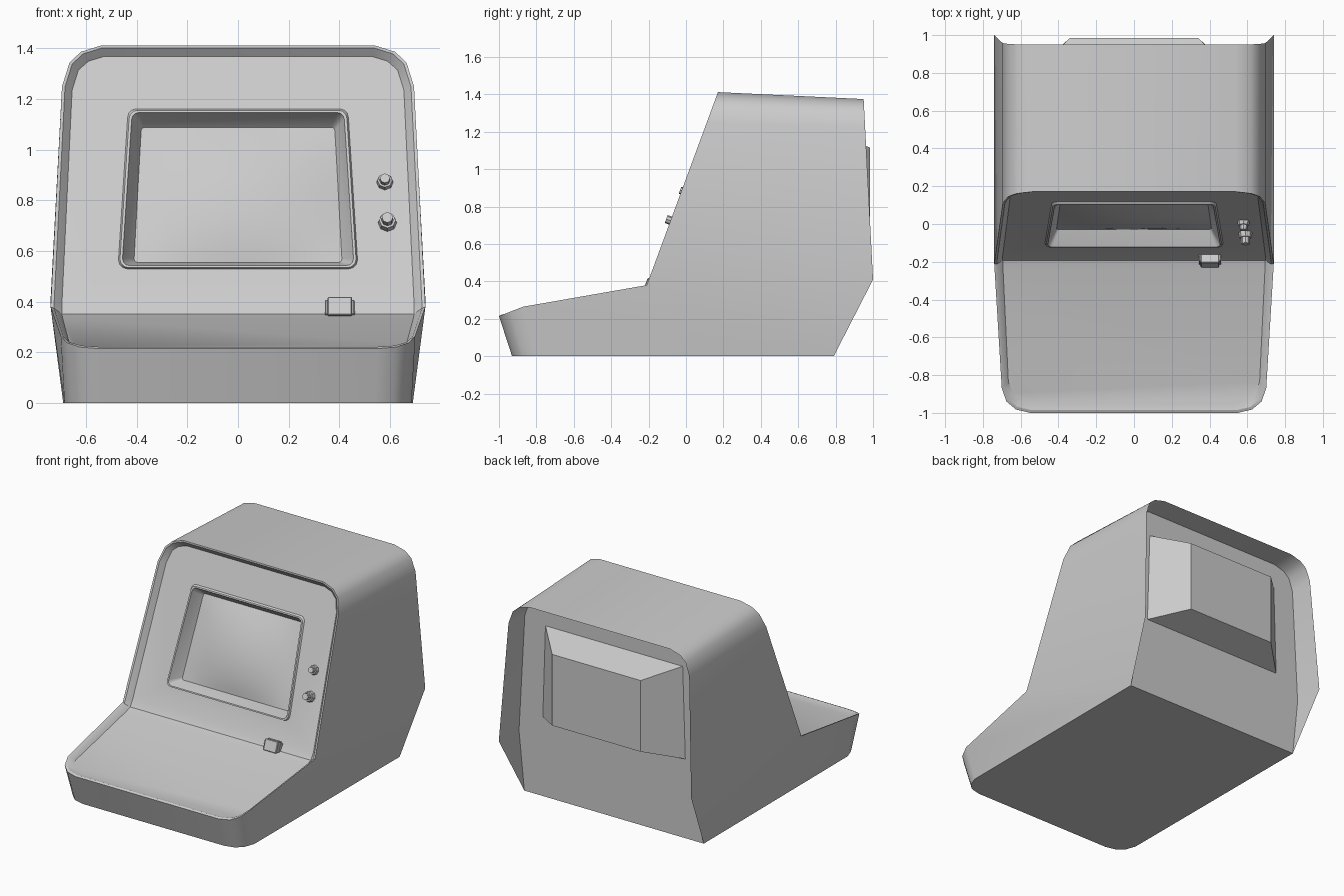
import bpy, bmesh, math
from mathutils import Vector, Matrix

if "Cube" in bpy.data.objects:
    bpy.data.objects.remove(bpy.data.objects["Cube"])


def finish(bm, name, angle=32):
    bmesh.ops.remove_doubles(bm, verts=bm.verts[:], dist=1e-5)
    bmesh.ops.recalc_face_normals(bm, faces=bm.faces[:])
    me = bpy.data.meshes.new(name)
    bm.to_mesh(me)
    bm.free()
    me.shade_smooth()
    me.set_sharp_from_angle(angle=math.radians(angle))
    ob = bpy.data.objects.new(name, me)
    bpy.context.collection.objects.link(ob)
    return ob


def mirrored(half):
    return half + [Vector((-p[0], p[1], p[2])) for p in reversed(half)]


def add(bm, pts):
    return [bm.verts.new(p) for p in pts]


def bridge(bm, a, b, closed=True):
    n = len(a)
    for i in range(n if closed else n - 1):
        j = (i + 1) % n
        bm.faces.new((a[i], a[j], b[j], b[i]))


def deck_z(y):
    return 0.215 + (y + 0.945) * 0.174


def face_y(z):
    return -0.17 + (z - 0.38) * 0.369


def on_face(x, z, dy=0.0):
    return Vector((x, face_y(z) + dy, z))


def opening(wb, wt, z0, z1, r, dy):
    # rounded trapezoid lying in the sloped face
    pts = []
    corners = [(wt, z1, 1, 1, 0), (-wt, z1, -1, 1, 90), (-wb, z0, -1, -1, 180), (wb, z0, 1, -1, 270)]
    for x, z, sx, sz, a0 in corners:
        for k in range(4):
            a = math.radians(a0 + 30 * k)
            pts.append(on_face(x - sx * r + r * math.cos(a), z - sz * r + r * math.sin(a), dy))
    return pts


N = Vector((0, -0.938, 0.346)).normalized()
ND = Vector((0, -0.171, 0.985))

# Outlines, right half: rim (fold point tripled), base/back edge, recessed panel
fold = Vector((0.74, -0.21, 0.38))
top = [(0.695, 1.25), (0.665, 1.345), (0.62, 1.387), (0.54, 1.412)]
rim = [Vector(p) for p in ((0.55, -1, 0.215), (0.625, -0.982, 0.221), (0.675, -0.94, 0.238), (0.70, -0.87, 0.265))]
rim += [fold.copy() for _ in range(3)]
rim += [Vector((x, -0.21 + (z - 0.38) * 0.369, z)) for x, z in top]
back = [Vector(p) for p in ((0.54, -0.93, 0), (0.615, -0.912, 0), (0.66, -0.87, 0), (0.685, -0.80, 0),
                            (0.69, 0.79, 0), (0.74, 1, 0.41), (0.74, 1, 0.41))]
for x, z in top:
    zb = z - 0.037 * (z - 1.0) / 0.412
    back.append(Vector((x, 1 - (zb - 0.41) * 0.052, zb)))
panel = [Vector((x, y, deck_z(y))) for x, y in
         ((0.53, -0.948), (0.60, -0.932), (0.642, -0.895), (0.665, -0.835), (0.693, -0.245))]
panel += [Vector((0.695, -0.192, 0.352)), on_face(0.695, 0.395)]
panel += [on_face(x, z) for x, z in ((0.655, 1.235), (0.63, 1.315), (0.59, 1.35), (0.53, 1.368))]
lip = [f.lerp(h, 0.3) + (ND * 0.007 if i < 5 else N * 0.009) for i, (f, h) in enumerate(zip(rim, panel))]

# Case: outer shell, lip, recessed front
bm = bmesh.new()
F, B, G, H = (add(bm, mirrored(l)) for l in (rim, back, lip, panel))
bridge(bm, F, B)
bridge(bm, F, G)
bridge(bm, G, H)
n = len(H)
bm.faces.new(B[0:5] + B[n - 5:n])
bm.faces.new(H[0:5] + H[n - 5:n])
for i in (4, 5):
    bm.faces.new((H[i], H[i + 1], H[n - 2 - i], H[n - 1 - i]))

# Recessed back panel under the hood
inner = [back[4]] + [Vector((p.x * 0.988, 0.79, p.z * 0.993)) for p in back[5:]]
R = add(bm, mirrored(inner))
bridge(bm, B[4:n - 4], R, closed=False)
bm.faces.new(R)

# Screen opening with a fine raised bead
loops = [add(bm, opening(*a)) for a in ((0.472, 0.436, 0.530, 1.162, 0.035, 0),
                                        (0.466, 0.430, 0.535, 1.156, 0.032, -0.012),
                                        (0.456, 0.420, 0.543, 1.147, 0.028, -0.012),
                                        (0.452, 0.416, 0.546, 1.143, 0.026, 0.002),
                                        (0.410, 0.382, 0.555, 1.088, 0.015, 0.078))]
for a, b in zip(loops, loops[1:]):
    bridge(bm, a, b)
edges = []
for loop in (H[6:n - 6], loops[0]):
    for i, v in enumerate(loop):
        w = loop[(i + 1) % len(loop)]
        edges.append(bm.edges.get((v, w)) or bm.edges.new((v, w)))
bmesh.ops.triangle_fill(bm, edges=edges, use_beauty=True, normal=N)
finish(bm, "case")

# Bulging screen
bm = bmesh.new()
bmesh.ops.create_grid(bm, x_segments=12, y_segments=12, size=1)
for v in bm.verts:
    u, w = v.co.x, v.co.y
    t = (w + 1) / 2
    v.co = on_face(u * (0.411 - 0.029 * t), 0.553 + 0.537 * t, 0.077 - 0.05 * (1 - u * u) * (1 - w * w))
bmesh.ops.recalc_face_normals(bm, faces=bm.faces[:])
if sum(f.normal.y for f in bm.faces) > 0:
    bmesh.ops.reverse_faces(bm, faces=bm.faces[:])
me = bpy.data.meshes.new("screen")
bm.to_mesh(me)
bm.free()
me.shade_smooth()
bpy.context.collection.objects.link(bpy.data.objects.new("screen", me))

# Tapered housing on the back
bm = bmesh.new()
base = add(bm, mirrored([Vector((0.55, 0.788, 0.55)), Vector((0.53, 0.788, 1.19))]))
end = add(bm, mirrored([Vector((0.34, 0.985, 0.62)), Vector((0.34, 0.985, 1.115))]))
bridge(bm, base, end)
bm.faces.new(end)
bm.faces.new(base)
finish(bm, "back_housing")

# Knobs: octagonal collar and narrower cap
tilt = Vector((0, 0, 1)).rotation_difference(N).to_matrix().to_4x4()
for name, x, z, r, h in (("upper_knob", 0.58, 0.872, 0.034, 0.046), ("lower_knob", 0.59, 0.712, 0.038, 0.062)):
    bm = bmesh.new()
    for r1, r2, z0, z1 in ((r, r * 0.85, -0.005, h * 0.45), (r * 0.62, r * 0.58, h * 0.4, h)):
        m = Matrix.Translation(on_face(x, z)) @ tilt @ Matrix.Translation((0, 0, (z0 + z1) / 2))
        bmesh.ops.create_cone(bm, cap_ends=True, segments=8, radius1=r1, radius2=r2, depth=z1 - z0, matrix=m)
    finish(bm, name, 30)

# Rocker switch: mounting plate and button
for name, sx, sy, d in (("switch_plate", 0.118, 0.062, 0.034), ("switch_button", 0.098, 0.076, 0.046)):
    bm = bmesh.new()
    m = (Matrix.Translation(on_face(0.402, 0.368)) @ tilt @ Matrix.Translation((0, 0, d / 2 - 0.005))
         @ Matrix.Diagonal((sx, sy, d + 0.01, 1)))
    bmesh.ops.create_cube(bm, size=1, matrix=m)
    bmesh.ops.bevel(bm, geom=bm.edges[:], offset=0.004, segments=1, affect='EDGES')
    finish(bm, name, 20)
